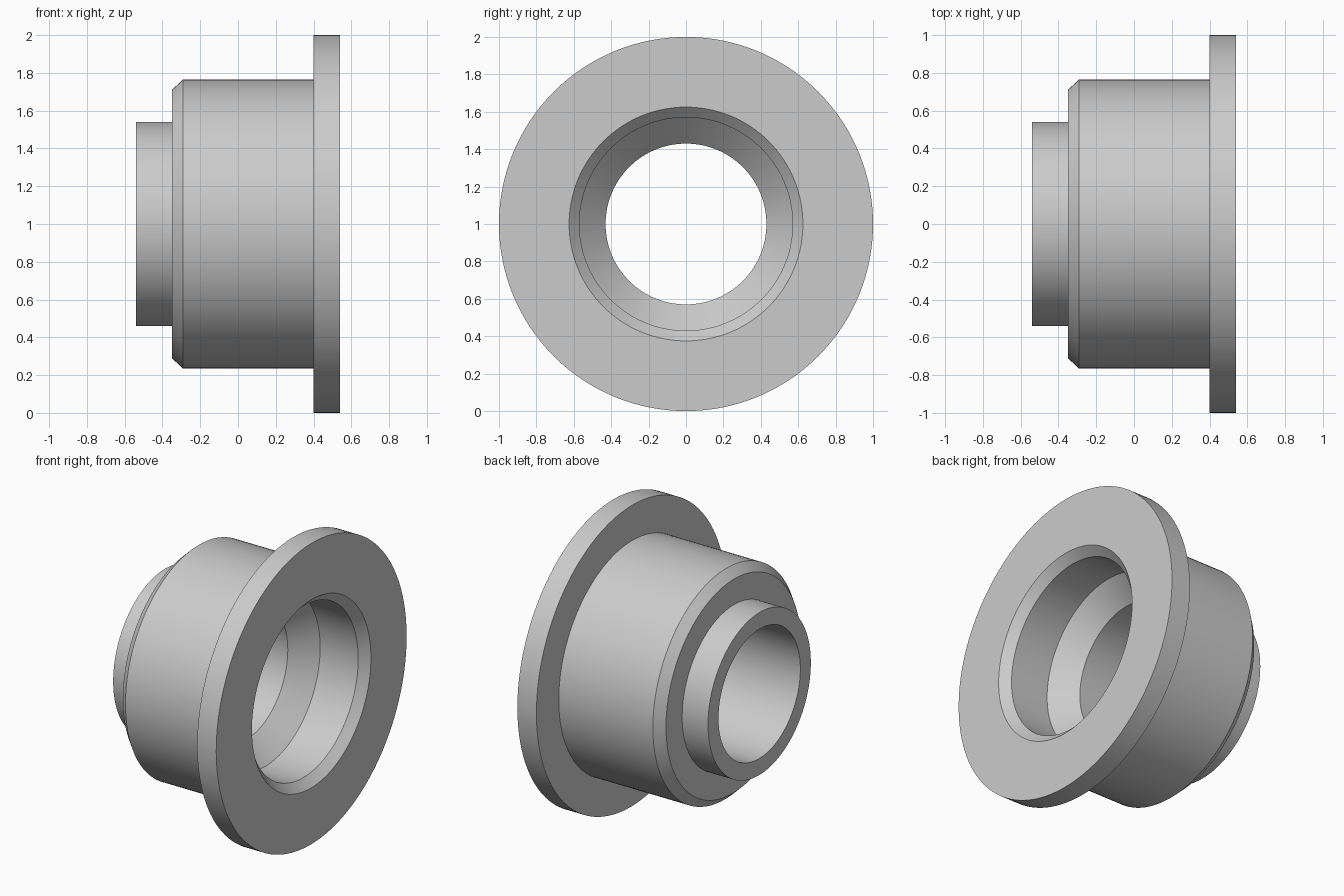
import bpy
import bmesh
from math import radians, tau
from mathutils import Vector

SEGMENTS = 128

if "Cube" in bpy.data.objects:
    bpy.data.objects.remove(bpy.data.objects["Cube"], do_unlink=True)

# Plain grey metal
grey = bpy.data.materials.new("grey_metal")
grey.use_nodes = True
colour = (0.6, 0.6, 0.6, 1)
grey.diffuse_color = colour
grey.node_tree.nodes["Principled BSDF"].inputs["Base Color"].default_value = colour


def lathe_x(name, profile, material):
    """Spin a closed (x, radius) profile around the x axis."""
    bm = bmesh.new()
    verts = [bm.verts.new((x, 0, r)) for x, r in profile]
    edges = [bm.edges.new((a, b)) for a, b in zip(verts, verts[1:] + verts[:1])]
    bmesh.ops.spin(bm, geom=verts + edges, cent=Vector(), axis=Vector((1, 0, 0)),
                   angle=tau, steps=SEGMENTS, use_merge=True)
    bmesh.ops.remove_doubles(bm, verts=bm.verts, dist=1e-5)
    bmesh.ops.recalc_face_normals(bm, faces=bm.faces)
    mesh = bpy.data.meshes.new(name)
    bm.to_mesh(mesh)
    bm.free()
    mesh.materials.append(material)
    obj = bpy.data.objects.new(name, mesh)
    bpy.context.collection.objects.link(obj)
    return obj


# Outside: spigot, chamfered body, flange
outer = [(-0.54, 0.54), (-0.35, 0.54), (-0.35, 0.71), (-0.292, 0.765),
         (0.40, 0.765), (0.40, 1.0), (0.54, 1.0)]
# Inside: chamfered mouth, wide bore, conical seat, narrow bore
inner = [(0.54, 0.625), (0.485, 0.57), (0.205, 0.57), (0.065, 0.43), (-0.54, 0.43)]

bushing = lathe_x("flanged_bushing", outer + inner, grey)
bushing.location.z = 1

# Smooth round walls, crisp rims
bpy.ops.object.select_all(action="DESELECT")
bushing.select_set(True)
bpy.context.view_layer.objects.active = bushing
bpy.ops.object.shade_smooth_by_angle(angle=radians(30))
